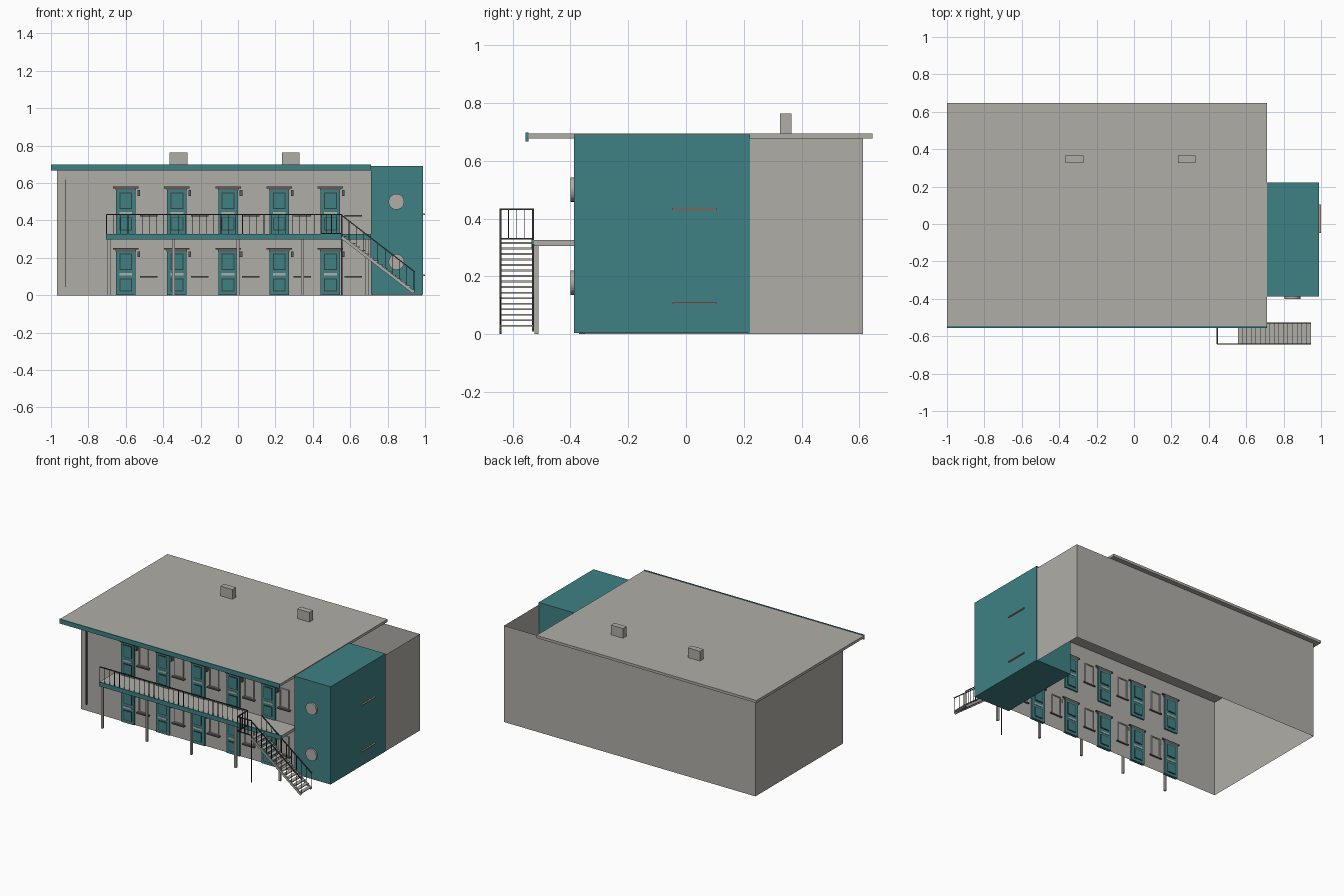
import bpy, bmesh, math
from mathutils import Matrix, Vector

if "Cube" in bpy.data.objects:
    bpy.data.objects.remove(bpy.data.objects["Cube"])


def material(name, rgb):
    m = bpy.data.materials.new(name)
    m.diffuse_color = (*rgb, 1)
    m.use_nodes = True
    m.node_tree.nodes["Principled BSDF"].inputs["Base Color"].default_value = m.diffuse_color
    return m


GRAY = material("warm gray", (0.43, 0.42, 0.39))
TEAL = material("teal", (0.05, 0.22, 0.23))
DARK = material("dark metal", (0.05, 0.048, 0.045))
TRIM = material("brown gray trim", (0.12, 0.11, 0.105))
SALMON = material("salmon", (0.6, 0.33, 0.25))


def finish(name, bm, mat):
    mesh = bpy.data.meshes.new(name)
    bm.to_mesh(mesh)
    bm.free()
    mesh.materials.append(mat)
    obj = bpy.data.objects.new(name, mesh)
    bpy.context.collection.objects.link(obj)
    return obj


def boxes(name, mat, items):
    """One object from boxes given as (x0, x1, y0, y1, z0, z1)."""
    bm = bmesh.new()
    for x0, x1, y0, y1, z0, z1 in items:
        m = Matrix.Translation(((x0 + x1) / 2, (y0 + y1) / 2, (z0 + z1) / 2))
        bmesh.ops.create_cube(bm, size=1, matrix=m @ Matrix.Diagonal((x1 - x0, y1 - y0, z1 - z0, 1)))
    return finish(name, bm, mat)


def bars(name, mat, items, w=0.005, h=0.005):
    """One object from straight square bars given as (start, end)."""
    bm = bmesh.new()
    for a, b in items:
        a, b = Vector(a), Vector(b)
        d = b - a
        # local z runs along the bar, local x stays level where possible
        side = Vector((0, 1, 0)) if abs(d.y) < 1e-6 else Vector((1, 0, 0))
        up = d.normalized().cross(side)
        rot = Matrix((side, up, d.normalized())).transposed().to_4x4()
        bmesh.ops.create_cube(bm, size=1, matrix=Matrix.Translation((a + b) / 2) @ rot
                              @ Matrix.Diagonal((w, h, d.length, 1)))
    bmesh.ops.recalc_face_normals(bm, faces=bm.faces)
    return finish(name, bm, mat)


WALL = -0.36                     # front wall plane
LEFT, RIGHT, BACK, TOP = -0.968, 0.985, 0.612, 0.677

# Thin outer walls, open above and below
bm = bmesh.new()
plan = [(0.72, WALL), (LEFT, WALL), (LEFT, BACK), (RIGHT, BACK), (RIGHT, 0.215)]
low = [bm.verts.new((x, y, 0)) for x, y in plan]
high = [bm.verts.new((x, y, TOP)) for x, y in plan]
for i in range(len(plan) - 1):
    bm.faces.new((low[i + 1], low[i], high[i], high[i + 1]))
bmesh.ops.recalc_face_normals(bm, faces=bm.faces)
if sum(f.normal.y for f in bm.faces if f.calc_center_median().y > 0.6) < 0:
    bmesh.ops.reverse_faces(bm, faces=bm.faces)
finish("walls", bm, GRAY)

# Roof, fascia and chimneys
boxes("roof", GRAY, [(-1, 0.71, -0.546, 0.646, 0.677, 0.695)])
boxes("roof_fascia", TEAL, [(-1, 0.71, -0.555, -0.546, 0.667, 0.698)])
boxes("chimneys", GRAY, [(x - 0.047, x + 0.047, 0.325, 0.365, 0.695, 0.763) for x in (-0.318, 0.281)])

# Side tower with its slots and round windows
boxes("tower", TEAL, [(0.71, 0.99, -0.387, 0.222, 0.003, 0.69)])
boxes("tower_slots", SALMON, [(0.99, 1.0, -0.047, 0.105, z - 0.003, z + 0.003) for z in (0.107, 0.433)])
bm = bmesh.new()
for z in (0.178, 0.5):
    bmesh.ops.create_cone(bm, cap_ends=True, segments=32, radius1=0.042, radius2=0.042, depth=0.02,
                          matrix=Matrix.Translation((0.847, -0.39, z)) @ Matrix.Rotation(math.pi / 2, 4, "X"))
finish("round_windows", bm, GRAY)

# Doors and windows on both floors; details pass through the wall to show inside
doors, panel_edges, panels, slots, canopies, lamps = [], [], [], [], [], []
frames, panes, sills = [], [], []
for z in (0, 0.327):
    for i in range(5):
        x = -0.6 + i * 0.2735
        doors.append((x - 0.052, x + 0.052, WALL - 0.01, WALL + 0.01, z + 0.001, z + 0.235))
        for half, z0, z1 in ((0.034, 0.135, 0.222), (0.034, 0.02, 0.09)):
            panel_edges.append((x - half, x + half, WALL - 0.012, WALL + 0.012, z + z0, z + z1))
            panels.append((x - half + 0.005, x + half - 0.005, WALL - 0.014, WALL + 0.014,
                           z + z0 + 0.005, z + z1 - 0.005))
        slots.append((x - 0.034, x + 0.034, WALL - 0.013, WALL + 0.012, z + 0.105, z + 0.118))
        canopies.append((x - 0.055, x + 0.055, WALL - 0.018, WALL + 0.01, z + 0.235, z + 0.245))
        canopies.append((x - 0.068, x + 0.068, WALL - 0.025, WALL + 0.01, z + 0.245, z + 0.254))
        lamps.append((x + 0.062, x + 0.076, WALL - 0.02, WALL, z + 0.205, z + 0.235))
        wx = x + 0.122
        x0, x1, z0, z1 = wx - 0.036, wx + 0.036, z + 0.102, z + 0.238
        for a, b, c, d in ((x0, x0 + 0.007, z0, z1), (x1 - 0.007, x1, z0, z1),
                           (x0 + 0.007, x1 - 0.007, z0, z0 + 0.007), (x0 + 0.007, x1 - 0.007, z1 - 0.007, z1)):
            frames.append((a, b, WALL - 0.008, WALL + 0.008, c, d))
        panes.append((x0 + 0.007, x1 - 0.007, WALL - 0.003, WALL + 0.003, z0 + 0.007, z1 - 0.007))
        sills.append((wx - 0.047, wx + 0.047, WALL - 0.02, WALL + 0.01, z + 0.094, z + 0.102))
boxes("doors", TEAL, doors)
boxes("door_panel_edges", DARK, panel_edges)
boxes("door_panels", TEAL, panels)
boxes("letter_slots", GRAY, slots)
boxes("door_canopies", TRIM, canopies)
boxes("door_lamps", TRIM, lamps)
boxes("window_frames", GRAY, frames)
boxes("window_panes", GRAY, panes)
boxes("window_sills", TRIM, sills)
boxes("downpipe", TRIM, [(-0.926, -0.919, WALL - 0.008, WALL, 0.045, 0.62)])

# Balcony slab, edge and posts
boxes("balcony_slab", GRAY, [(-0.705, 0.71, -0.526, WALL, 0.305, 0.326)])
boxes("balcony_fascia", TEAL, [(-0.705, 0.71, -0.535, -0.526, 0.297, 0.327)])
boxes("balcony_posts", GRAY, [(x - 0.007, x + 0.007, -0.525, -0.511, 0, 0.305)
                              for x in (-0.69, -0.345, 0, 0.345, 0.69)])

# Balcony and landing railing
OUT, INN, RAIL = -0.642, -0.53, 0.432
X0, X1 = 0.445, 0.555
rails = [((-0.703, INN, RAIL), (X0, INN, RAIL)), ((X0, INN, RAIL), (X0, OUT, RAIL)),
         ((X0, OUT, RAIL), (X1, OUT, RAIL)),
         ((X0, INN, 0.33), (X0, OUT, 0.33)), ((X0, OUT, 0.33), (X1, OUT, 0.33)),
         ((X1, OUT, 0), (X1, OUT, RAIL))]
balusters = []
for i in range(31):
    x = -0.703 + i * (X0 + 0.703) / 30
    balusters.append(((x, INN, 0.325), (x, INN, RAIL)))
for i in range(1, 5):
    y = INN + i * (OUT - INN) / 4
    balusters.append(((X0, y, 0.33), (X0, y, RAIL)))
for i in range(1, 4):
    x = X0 + i * (X1 - X0) / 4
    balusters.append(((x, OUT, 0.33), (x, OUT, RAIL)))

# Stair: treads, side beams and sloping rails
N, XE = 16, 0.945
run, rise = (XE - X1) / N, 0.305 / N
boxes("stair_treads", GRAY, [(X1 + i * run, X1 + (i + 1) * run + 0.001, OUT, INN,
                             0.312 - i * rise, 0.318 - i * rise) for i in range(N)])
bars("stair_side_beams", GRAY, [((X1, y, 0.31), (XE - 0.005, y, 0.015)) for y in (OUT, INN)], 0.006, 0.016)
for y in (OUT, INN):
    rails.append(((X1, y, RAIL - 0.005), (XE, y, 0.125)))
    for i in range(11):
        t = i / 10
        x = X1 + t * (XE - X1 - 0.004)
        balusters.append(((x, y, 0.31 - t * 0.295), (x, y, 0.427 - t * 0.302)))
bars("handrails", DARK, rails, 0.006, 0.006)
bars("balusters", DARK, balusters, 0.003, 0.003)
